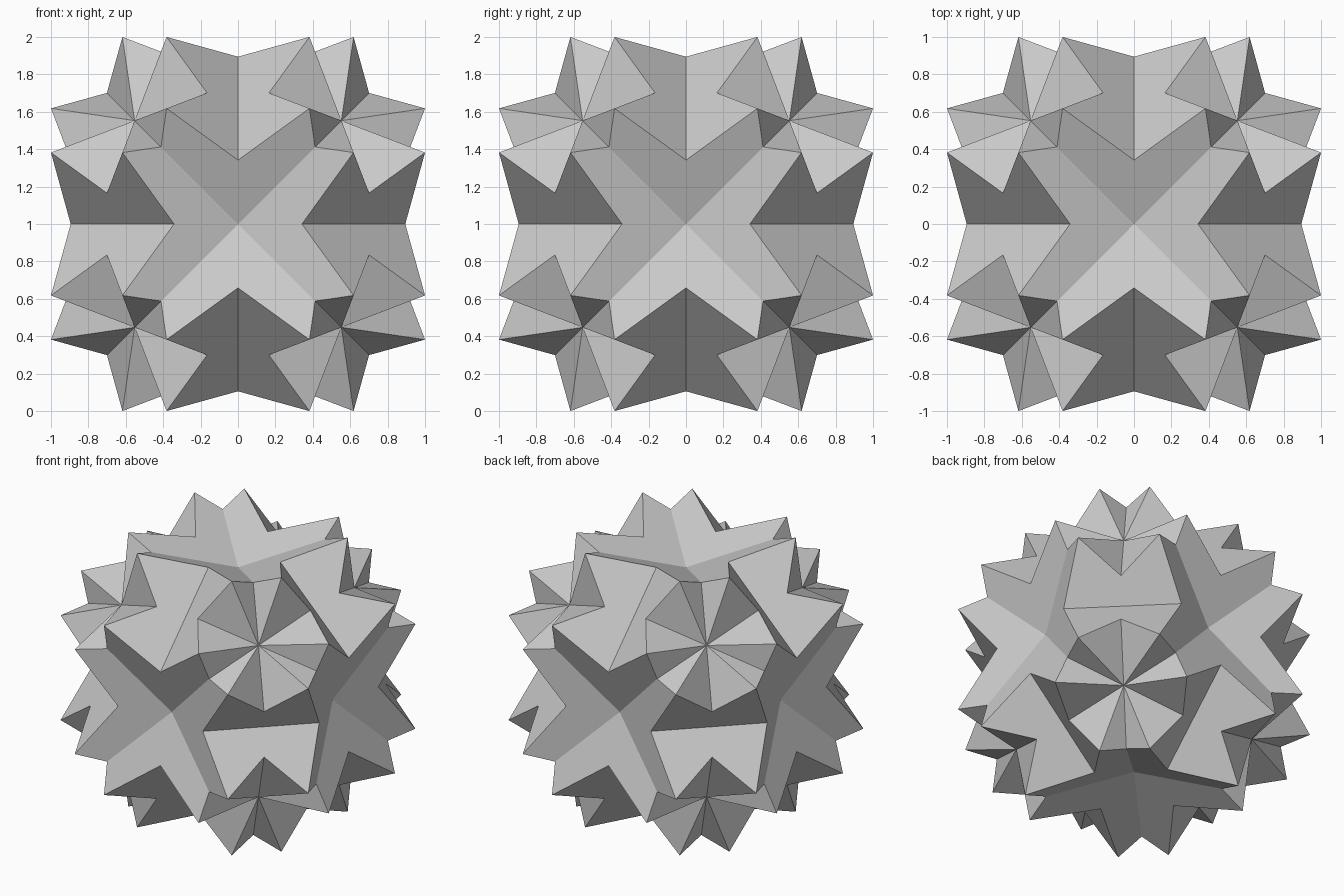
import bpy, bmesh
from itertools import permutations, product
from mathutils import Vector

if "Cube" in bpy.data.objects:
    bpy.data.objects.remove(bpy.data.objects["Cube"])

# Golden-ratio constants: every face lies on an icosahedral plane
g = (5 ** 0.5 - 1) / 2      # 0.618
s = g * g                   # 0.382
h = 2 * s                   # pit depth level, 0.764

# Key points of one symmetry wedge (0 <= x <= y <= z)
pit = Vector((0, 0, h))                       # centre of each four-sided pit
ey = (2 * g - h) / (1 + s)
groove_end = Vector((0, ey, h + s * ey))      # groove meets pit
groove_mid = Vector((0, g, g))                # middle of groove
tip = Vector((s, g, 1))                       # outer spike tip
nx = (h - g) / (s + 0.5)
notch = Vector((nx, g + nx / 2, g + nx / 2))  # notch between two tips
dx = h * (1 - s) / (1 + s * s)
saddle = Vector((dx, dx, h + s * dx))         # diagonal corner of pit
c = h / (1 + s)
star = Vector((c, c, c))                      # centre of each corner star

wedge = [
    (pit, saddle, tip, groove_end),           # pit wall
    (groove_end, tip, notch, groove_mid),     # groove wall
    (star, notch, tip),                       # star facets
    (star, tip, saddle),
]

# Repeat the wedge through all 48 octahedral symmetries
bm = bmesh.new()
for perm in permutations(range(3)):
    inversions = sum(perm[i] > perm[j] for i in range(3) for j in range(i + 1, 3))
    for signs in product((1, -1), repeat=3):
        mirrored = (-1) ** inversions * signs[0] * signs[1] * signs[2] < 0
        for face in wedge:
            pts = [Vector([p[perm[i]] * signs[i] for i in range(3)]) for p in face]
            if mirrored:
                pts.reverse()
            bm.faces.new([bm.verts.new(p + Vector((0, 0, 1))) for p in pts])

# Weld the wedges and join coplanar halves
bmesh.ops.remove_doubles(bm, verts=bm.verts[:], dist=1e-4)
bmesh.ops.dissolve_limit(bm, angle_limit=0.01, verts=bm.verts[:], edges=bm.edges[:])
bmesh.ops.recalc_face_normals(bm, faces=bm.faces[:])

mesh = bpy.data.meshes.new("star_polyhedron")
bm.to_mesh(mesh)
bm.free()
body = bpy.data.objects.new("star_polyhedron", mesh)
bpy.context.collection.objects.link(body)

grey = bpy.data.materials.new("light_grey")
grey.diffuse_color = (0.6, 0.6, 0.6, 1)
grey.use_nodes = True
grey.node_tree.nodes["Principled BSDF"].inputs["Base Color"].default_value = grey.diffuse_color
mesh.materials.append(grey)
